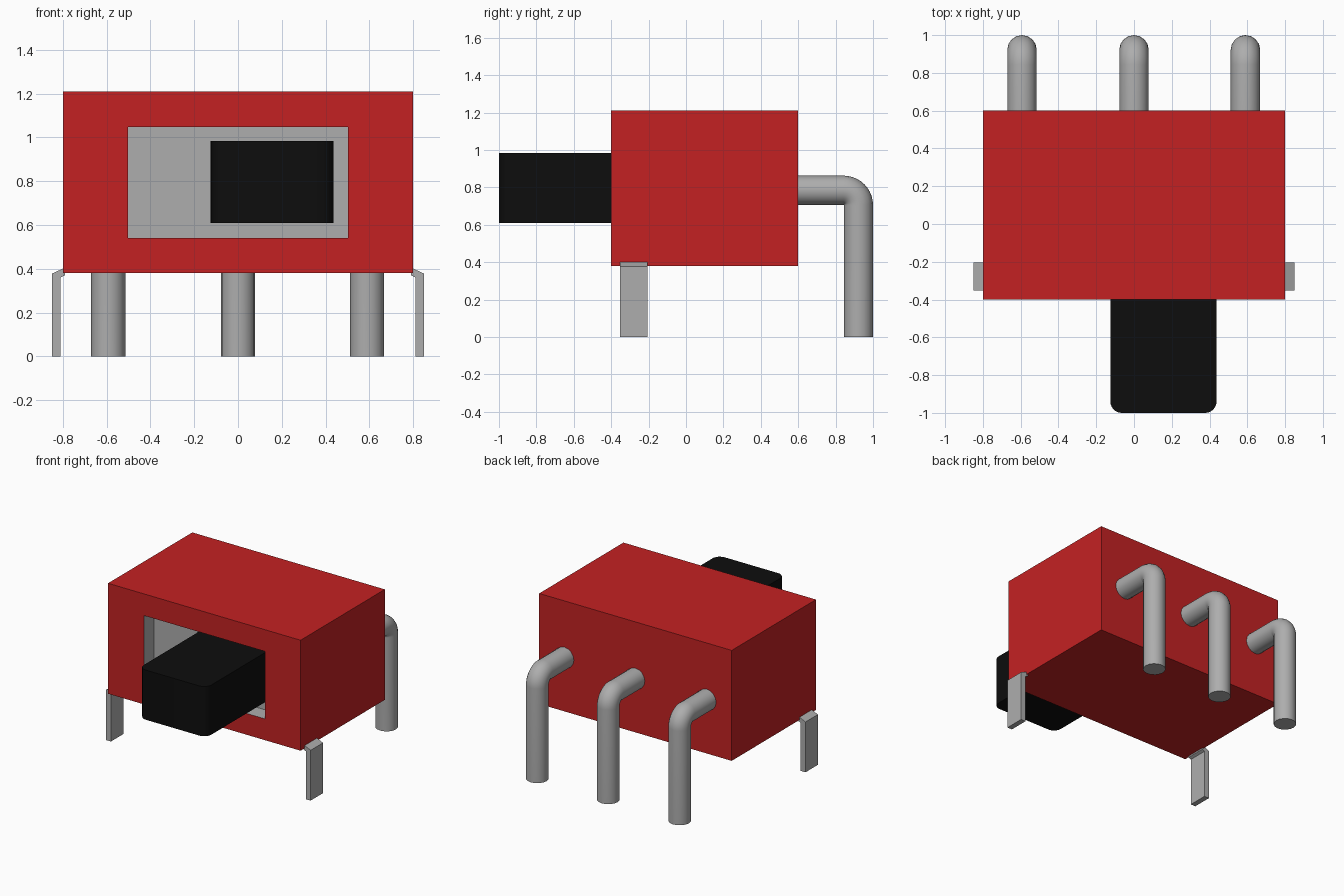
import bpy, bmesh, math
from mathutils import Vector

cube = bpy.data.objects.get("Cube")
if cube:
    bpy.data.objects.remove(cube, do_unlink=True)


def material(name, rgb, rough=0.5):
    m = bpy.data.materials.new(name)
    m.use_nodes = True
    m.diffuse_color = (*rgb, 1)
    bsdf = m.node_tree.nodes["Principled BSDF"]
    bsdf.inputs["Base Color"].default_value = (*rgb, 1)
    bsdf.inputs["Roughness"].default_value = rough
    return m


RED = material("red plastic", (0.55, 0.0156, 0.0165))
GREY = material("grey metal", (0.42, 0.42, 0.42))
BLACK = material("black plastic", (0.004, 0.004, 0.004))


def add_object(name, bm, *mats):
    bmesh.ops.recalc_face_normals(bm, faces=bm.faces)
    me = bpy.data.meshes.new(name)
    bm.to_mesh(me)
    bm.free()
    ob = bpy.data.objects.new(name, me)
    bpy.context.collection.objects.link(ob)
    for m in mats:
        me.materials.append(m)
    return ob


def smooth(ob, degrees=30):
    bpy.ops.object.select_all(action='DESELECT')
    ob.select_set(True)
    bpy.context.view_layer.objects.active = ob
    bpy.ops.object.shade_smooth_by_angle(angle=math.radians(degrees))


def box(lo, hi):
    bm = bmesh.new()
    bmesh.ops.create_cube(bm, size=1)
    for v in bm.verts:
        v.co = Vector([hi[i] if v.co[i] > 0 else lo[i] for i in range(3)])
    return bm


# Housing with a grey recess behind the slot in the front
bm = box((-0.8, -0.4, 0.38), (0.8, 0.6, 1.21))
bm.normal_update()
front = min(bm.faces, key=lambda f: f.calc_center_median().y)
bmesh.ops.inset_region(bm, faces=[front], thickness=0.1)
for v in front.verts:
    v.co = (math.copysign(0.503, v.co.x), -0.4, 1.047 if v.co.z > 0.8 else 0.54)
out = bmesh.ops.extrude_face_region(bm, geom=[front])["geom"]
if front.is_valid:
    bmesh.ops.delete(bm, geom=[front], context='FACES_ONLY')
for v in (g for g in out if isinstance(g, bmesh.types.BMVert)):
    v.co.y += 0.12
for f in bm.faces:
    c = f.calc_center_median()
    if -0.39 < c.y < -0.2 and abs(c.x) < 0.6 and 0.5 < c.z < 1.1:
        f.material_index = 1
add_object("housing", bm, RED, GREY)

# Slider knob with rounded upright edges at its front end
bm = box((-0.125, -1.0, 0.61), (0.437, -0.25, 0.983))
edges = [e for e in bm.edges if all(v.co.y < -0.9 for v in e.verts)
         and abs(e.verts[0].co.z - e.verts[1].co.z) > 0.1]
bmesh.ops.bevel(bm, geom=edges, offset=0.06, segments=6, profile=0.5, affect='EDGES')
smooth(add_object("slider_knob", bm, BLACK))

# Three round pins that leave the back and bend down
R, BEND = 0.078, 0.08
path = [(0.55, 0.785)]
path += [(0.842 + BEND * math.sin(a), 0.705 + BEND * math.cos(a))
         for a in (math.radians(90 * i / 10) for i in range(11))]
path += [(0.922, 0.0)]
for name, x in (("right_pin", -0.593), ("middle_pin", 0.0), ("left_pin", 0.59)):
    cu = bpy.data.curves.new(name, 'CURVE')
    cu.dimensions = '3D'
    cu.bevel_depth = R
    cu.bevel_resolution = 6
    cu.use_fill_caps = True
    sp = cu.splines.new('POLY')
    sp.points.add(len(path) - 1)
    for p, (y, z) in zip(sp.points, path):
        p.co = (x, y, z, 1)
    cu.materials.append(GREY)
    pin = bpy.data.objects.new(name, cu)
    bpy.context.collection.objects.link(pin)
    bpy.ops.object.select_all(action='DESELECT')
    pin.select_set(True)
    bpy.context.view_layer.objects.active = pin
    bpy.ops.object.convert(target='MESH')
    smooth(bpy.context.view_layer.objects.active, 40)

# Flat mounting tabs on both sides, bent down from the housing
profile = [(0.79, 0.405), (0.85, 0.378), (0.85, 0.0),
           (0.81, 0.0), (0.81, 0.36), (0.79, 0.37)]
for name, s in (("left_tab", 1), ("right_tab", -1)):
    bm = bmesh.new()
    face = bm.faces.new([bm.verts.new((s * x, -0.352, z)) for x, z in profile])
    out = bmesh.ops.extrude_face_region(bm, geom=[face])["geom"]
    bmesh.ops.translate(bm, vec=(0, 0.147, 0),
                        verts=[g for g in out if isinstance(g, bmesh.types.BMVert)])
    add_object(name, bm, GREY)
